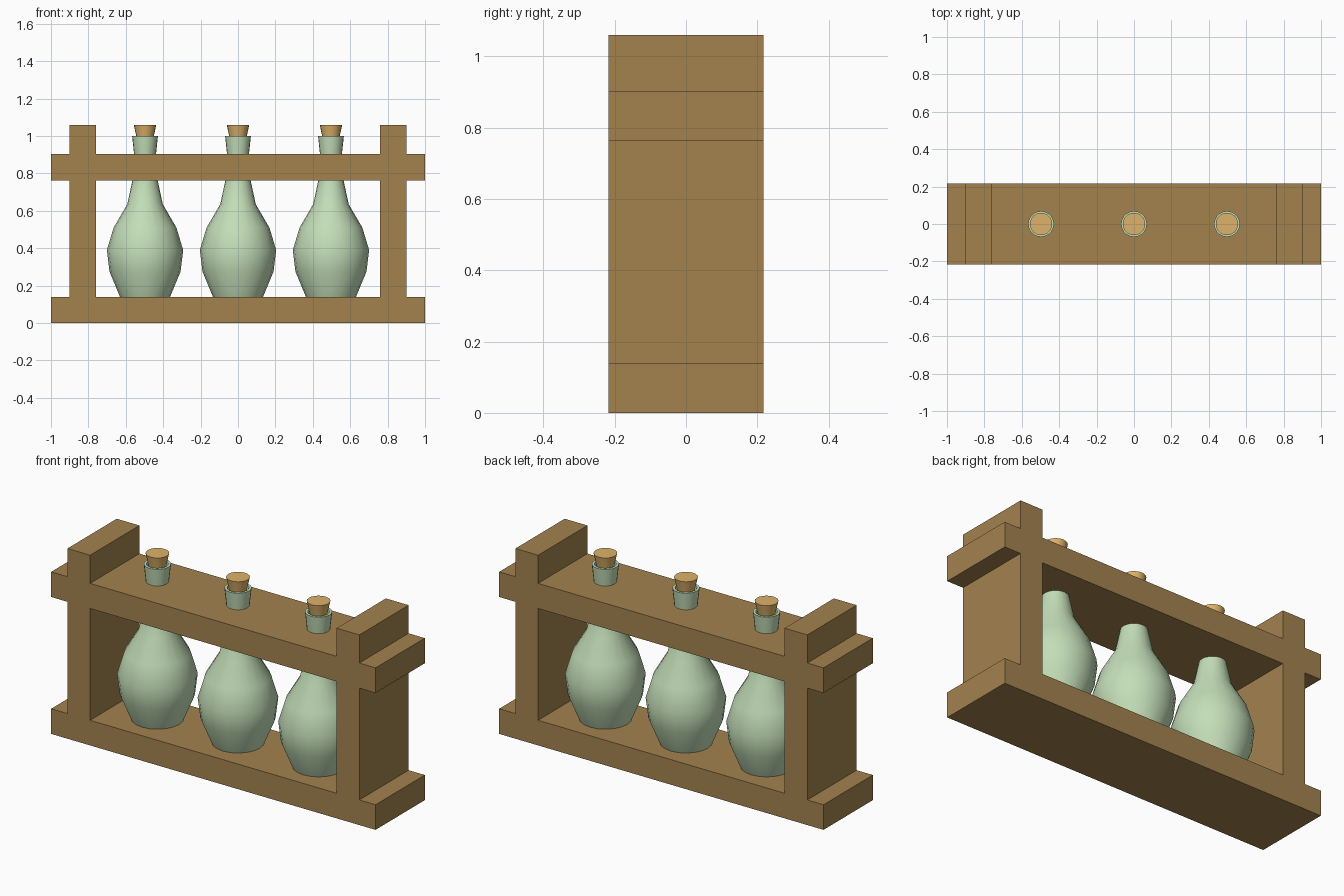
import bpy, bmesh, math

if "Cube" in bpy.data.objects:
    bpy.data.objects.remove(bpy.data.objects["Cube"])


def material(name, rgb):
    m = bpy.data.materials.new(name)
    m.diffuse_color = (*rgb, 1)
    m.use_nodes = True
    m.node_tree.nodes["Principled BSDF"].inputs["Base Color"].default_value = m.diffuse_color
    return m


WOOD = material("brown wood", (0.37, 0.225, 0.078))
GLASS = material("pale green glass", (0.55, 0.73, 0.48))
CORK = material("tan cork", (0.73, 0.45, 0.145))
DEPTH = 0.217


def finish(name, bm, mat):
    bmesh.ops.recalc_face_normals(bm, faces=bm.faces)
    me = bpy.data.meshes.new(name)
    bm.to_mesh(me)
    bm.free()
    me.materials.append(mat)
    ob = bpy.data.objects.new(name, me)
    bpy.context.collection.objects.link(ob)
    return ob


def beam(name, x0, x1, z0, z1):
    bm = bmesh.new()
    bmesh.ops.create_cube(bm, size=1)
    for v in bm.verts:
        v.co = (x1 if v.co.x > 0 else x0,
                DEPTH if v.co.y > 0 else -DEPTH,
                z1 if v.co.z > 0 else z0)
    return finish(name, bm, WOOD)


def lathe(name, x, profile, mat, sides=20):
    bm = bmesh.new()
    rings = []
    for r, z in profile:
        rings.append([bm.verts.new((r * math.cos(math.tau * i / sides),
                                    r * math.sin(math.tau * i / sides), z))
                      for i in range(sides)])
    for a, b in zip(rings, rings[1:]):
        for i in range(sides):
            j = (i + 1) % sides
            bm.faces.new((a[i], a[j], b[j], b[i]))
    bm.faces.new(rings[0])
    bm.faces.new(rings[-1])
    ob = finish(name, bm, mat)
    ob.location.x = x
    bpy.ops.object.select_all(action='DESELECT')
    ob.select_set(True)
    bpy.context.view_layer.objects.active = ob
    bpy.ops.object.shade_smooth_by_angle(angle=math.radians(45))
    return ob


# Rack: two shelves, with posts between and above them
beam("bottom_shelf", -1, 1, 0, 0.14)
beam("top_shelf", -1, 1, 0.763, 0.903)
for side, s in (("left", -1), ("right", 1)):
    x0, x1 = sorted((s * 0.76, s * 0.90))
    beam(side + "_post", x0, x1, 0.14, 0.763)
    beam(side + "_post_top", x0, x1, 0.903, 1.06)

# Bottles (closed at the bottom, recessed mouth) and tapered corks
bottle = [(0.134, 0.14), (0.19, 0.275), (0.204, 0.39), (0.168, 0.51),
          (0.095, 0.635), (0.067, 0.765), (0.054, 0.87), (0.06, 0.915),
          (0.069, 1.0), (0.055, 1.0), (0.045, 0.95)]
cork = [(0.040, 0.955), (0.047, 1.0), (0.060, 1.06)]
for i, x in enumerate((-0.497, 0, 0.497)):
    lathe(f"bottle_{i + 1}", x, bottle, GLASS)
    lathe(f"cork_{i + 1}", x, cork, CORK)
